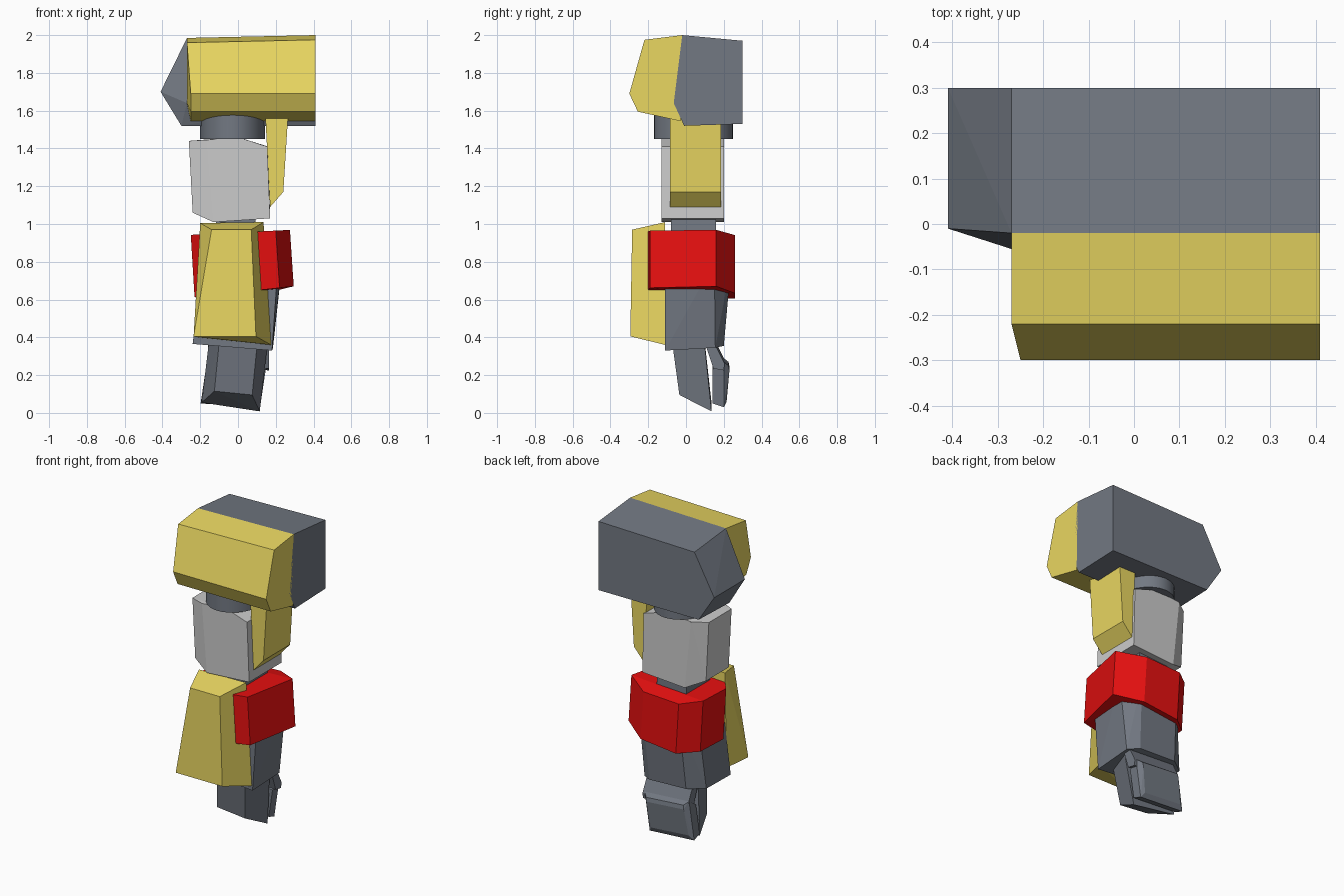
import bpy, bmesh, math

if "Cube" in bpy.data.objects:
    bpy.data.objects.remove(bpy.data.objects["Cube"])

def material(name, rgb):
    m = bpy.data.materials.new(name)
    m.diffuse_color = (*rgb, 1)
    m.use_nodes = True
    m.node_tree.nodes["Principled BSDF"].inputs["Base Color"].default_value = m.diffuse_color
    return m

DARK = material("dark_grey", (0.17, 0.19, 0.225))
LIGHT = material("light_grey", (0.55, 0.55, 0.56))
YELLOW = material("yellow", (0.82, 0.68, 0.12))
RED = material("red", (0.80, 0.005, 0.005))

def block(name, mat, *rings):
    """Flat-sided convex armour block spanning the given cross-sections."""
    bm = bmesh.new()
    for ring in rings:
        for p in ring:
            bm.verts.new(p)
    out = bmesh.ops.convex_hull(bm, input=bm.verts[:])
    loose = {g for g in out["geom_interior"] + out["geom_unused"]
             if isinstance(g, bmesh.types.BMVert) and g.is_valid}
    bmesh.ops.delete(bm, geom=list(loose), context='VERTS')
    bmesh.ops.dissolve_limit(bm, angle_limit=math.radians(2),
                             verts=bm.verts[:], edges=bm.edges[:])
    bmesh.ops.recalc_face_normals(bm, faces=bm.faces[:])
    me = bpy.data.meshes.new(name)
    bm.to_mesh(me)
    bm.free()
    me.materials.append(mat)
    ob = bpy.data.objects.new(name, me)
    bpy.context.collection.objects.link(ob)
    return ob

def side(x, profile, tilt=0):
    """A y-z profile placed at x."""
    return [(x, y, z + tilt) for y, z in profile]

def front(y, profile):
    """An x-z profile placed at y."""
    return [(x, y, z) for x, z in profile]

# Shoulder: dark rear half with a pointed inner end
block("shoulder_rear", DARK,
      [(-.27, -.02, 1.985), (.41, -.02, 2.0), (.41, -.065, 1.64), (.41, -.01, 1.52),
       (-.30, -.01, 1.52), (-.41, -.01, 1.70), (-.27, -.055, 1.64)],
      front(.30, [(-.27, 1.955), (.41, 1.97), (.41, 1.53), (-.30, 1.53), (-.41, 1.70)]))

# Shoulder: yellow front half
low = [(-.30, 1.69), (-.255, 1.595), (-.03, 1.545)]
block("shoulder_front", YELLOW,
      side(.41, [(-.02, 2.0), (-.22, 1.975), (-.065, 1.64)] + low),
      side(-.27, [(-.02, 1.985), (-.22, 1.96), (-.065, 1.64)]),
      side(-.25, low))

# Shoulder joint: oval drum
bpy.ops.mesh.primitive_cylinder_add(vertices=32, radius=1, depth=.13,
                                    location=(-.028, .04, 1.515))
drum = bpy.context.object
drum.name = "shoulder_joint"
drum.scale = (.172, .21, 1)
drum.data.materials.append(DARK)
bpy.ops.object.shade_smooth_by_angle(angle=math.radians(40))

# Upper arm with chamfered inner corners
block("upper_arm", LIGHT,
      [(-.165, -.13, 1.445), (.0, -.13, 1.46), (.155, -.13, 1.41), (.16, .20, 1.41),
       (.0, .20, 1.46), (-.175, .20, 1.445), (-.26, .14, 1.44), (-.26, -.09, 1.44)],
      [(-.13, -.13, 1.01), (.17, -.13, 1.03), (.17, .20, 1.03),
       (-.13, .20, 1.01), (-.24, .14, 1.06), (-.24, -.09, 1.06)])

# Outer guard hanging from the shoulder
guard = [(.145, 1.57), (.265, 1.57), (.24, 1.17), (.17, 1.09)]
block("outer_guard", YELLOW, front(-.085, guard), front(.185, guard))

# Elbow
elbow = [(-.12, 1.05), (.09, 1.05), (.10, .90), (-.11, .90)]
block("elbow", DARK, front(-.08, elbow), front(.16, elbow))

# Red band around the forearm, tilted slightly
band = [(.11, -.20), (.20, -.19), (.275, .16), (.12, .26), (-.13, .26),
        (-.24, .17), (-.25, -.05), (-.20, -.11)]
block("forearm_band", RED,
      [(x, y, .955 + .05 * x - (.02 if y > .2 else 0)) for x, y in band],
      [(x + .02, y, .64 + .11 * x - (.02 if y > .2 else 0)) for x, y in band])

# Forearm
block("forearm", DARK,
      [(-.17, -.11, .90), (.22, -.11, .90), (.235, .15, .80), (.14, .24, .80),
       (-.12, .24, .80), (-.19, .15, .80)],
      [(-.24, -.11, .365), (.18, -.11, .33), (.185, .155, .345), (.12, .20, .355),
       (-.14, .20, .365), (-.235, .13, .365)])

# Yellow front plate
block("front_plate", YELLOW,
      [(-.14, -.285, .97), (.07, -.285, .97), (.095, -.295, .405), (-.235, -.295, .405)],
      front(-.11, [(-.20, 1.005), (.135, 1.01), (.175, .36), (-.21, .40)]))

# Palm
block("palm", DARK,
      [(-.10, -.07, .37), (.10, -.07, .35), (.155, .10, .35), (-.155, .10, .37)],
      [(-.125, -.035, .115), (.075, -.035, .095), (.115, .135, .008), (-.192, .135, .055)])

# Folded fingers behind the palm
knuckle = [(.10, .37), (.155, .36), (.205, .26), (.20, .225), (.145, .235)]
block("finger_base", DARK, side(-.16, knuckle, .02), side(.165, knuckle))
core = [(.14, .23), (.20, .27), (.20, .03), (.14, .05)]
tip = [(.225, .25), (.23, .225), (.215, .06)]
block("finger_tips", DARK,
      [(x + (z - .25) * .15, y, z + .02) for x, y, z in side(-.165, core) + side(-.14, tip)],
      [(x + (z - .25) * .15, y, z) for x, y, z in side(.15, core) + side(.125, tip)])
